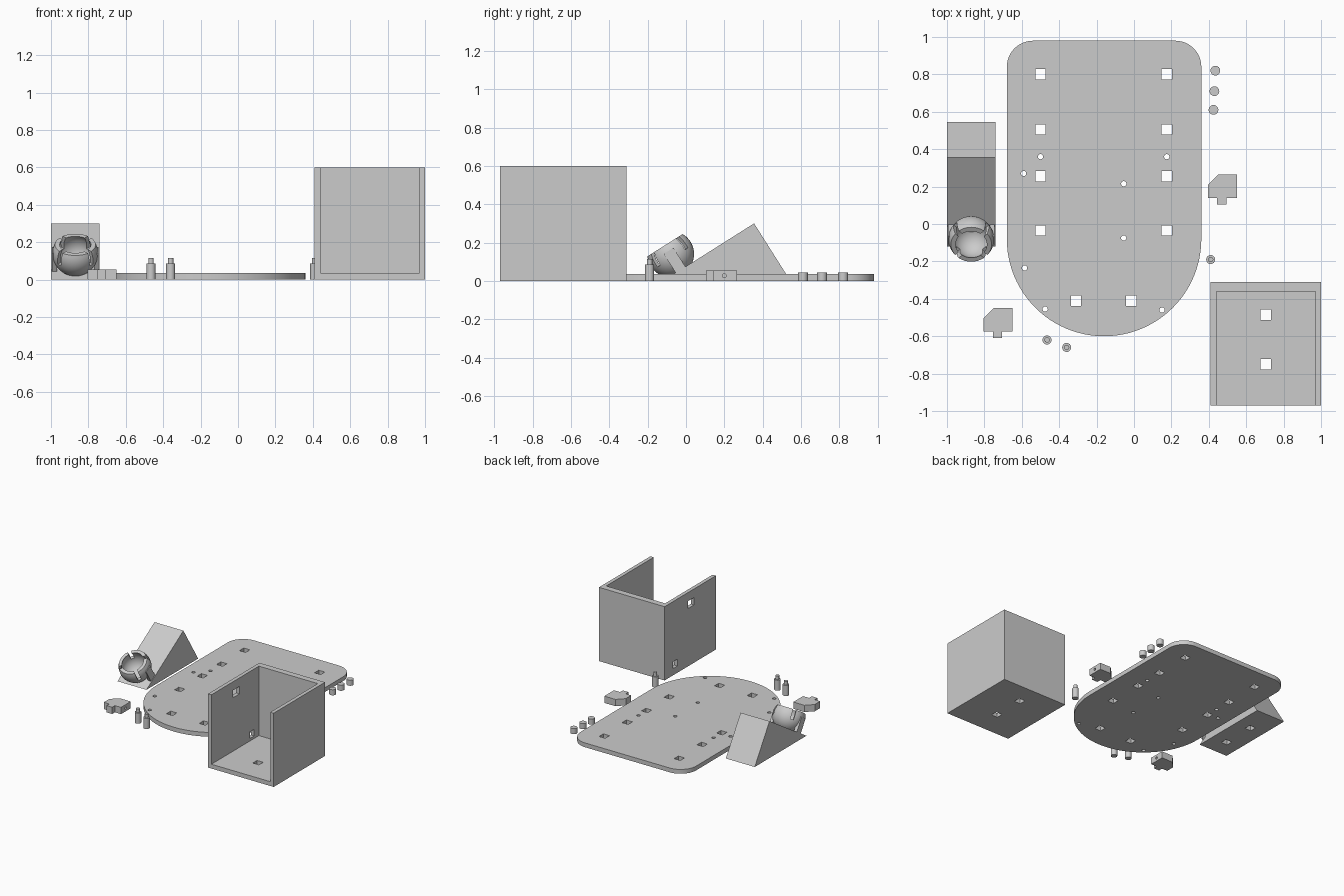
import bpy, bmesh, math
from mathutils import Matrix, Vector

if "Cube" in bpy.data.objects:
    bpy.data.objects.remove(bpy.data.objects["Cube"])

grey = bpy.data.materials.new("light_grey")
grey.diffuse_color = (0.6, 0.6, 0.6, 1)
grey.use_nodes = True
grey.node_tree.nodes["Principled BSDF"].inputs["Base Color"].default_value = grey.diffuse_color


def finish(name, bm, smooth=False):
    bmesh.ops.remove_doubles(bm, verts=bm.verts, dist=1e-5)
    bmesh.ops.recalc_face_normals(bm, faces=bm.faces)
    me = bpy.data.meshes.new(name)
    bm.to_mesh(me)
    bm.free()
    me.materials.append(grey)
    ob = bpy.data.objects.new(name, me)
    bpy.context.collection.objects.link(ob)
    if smooth:
        shade(ob)
    return ob


def shade(ob):
    bpy.ops.object.select_all(action='DESELECT')
    ob.select_set(True)
    bpy.context.view_layer.objects.active = ob
    bpy.ops.object.shade_smooth_by_angle(angle=math.radians(35))


def add_box(bm, lo, hi, mat=Matrix()):
    lo, hi = Vector(lo), Vector(hi)
    m = mat @ Matrix.Translation((lo + hi) / 2) @ Matrix.Diagonal((*(hi - lo), 1))
    bmesh.ops.create_cube(bm, size=1, matrix=m)


def add_cyl(bm, center, r, depth, rot=Matrix()):
    bmesh.ops.create_cone(bm, cap_ends=True, segments=24, radius1=r, radius2=r,
                          depth=depth, matrix=Matrix.Translation(center) @ rot)


def add_prism(bm, points, vec):
    """Extrude a closed outline of 3D points along vec."""
    f = bm.faces.new([bm.verts.new(p) for p in points])
    ext = bmesh.ops.extrude_face_region(bm, geom=[f])
    bmesh.ops.translate(bm, vec=vec, verts=[v for v in ext['geom'] if isinstance(v, bmesh.types.BMVert)])


def add_lathe(bm, profile, seg=40):
    rings = [[bm.verts.new((r * math.cos(2 * math.pi * i / seg), r * math.sin(2 * math.pi * i / seg), z))
              for i in range(seg)] if r > 1e-6 else [bm.verts.new((0, 0, z))] for r, z in profile]
    for a, b in zip(rings, rings[1:]):
        for i in range(seg):
            j = (i + 1) % seg
            q = [a[i % len(a)], a[j % len(a)], b[j % len(b)], b[i % len(b)]]
            bm.faces.new(list(dict.fromkeys(q)))


def cut(ob, bm):
    """Subtract the solids in bm from ob and discard the cutter."""
    cutter = finish("cutter", bm)
    mod = ob.modifiers.new("cut", 'BOOLEAN')
    mod.operation, mod.solver, mod.object = 'DIFFERENCE', 'EXACT', cutter
    dg = bpy.context.evaluated_depsgraph_get()
    ob.data = bpy.data.meshes.new_from_object(ob.evaluated_get(dg))
    ob.modifiers.clear()
    bpy.data.objects.remove(cutter)


def square_holes(bm, spots, z0, z1, h=0.0275):
    for x, y in spots:
        add_box(bm, (x - h, y - h, z0), (x + h, y + h, z1))


# Base plate: round front, filleted back corners, mounting holes
def arc(cx, cy, r, a0, a1, n):
    return [(cx + r * math.cos(math.radians(a0 + (a1 - a0) * i / n)),
             cy + r * math.sin(math.radians(a0 + (a1 - a0) * i / n)), 0) for i in range(n + 1)]


outline = (arc(-0.16, -0.08, 0.52, 180, 360, 48) + arc(0.22, 0.84, 0.14, 0, 90, 12)
           + arc(-0.54, 0.84, 0.14, 90, 180, 12))
bm = bmesh.new()
add_prism(bm, outline, (0, 0, 0.035))
plate = finish("base_plate", bm)
bm = bmesh.new()
square_holes(bm, [(x, y) for x in (-0.5, 0.175) for y in (0.8, 0.505, 0.255, -0.035)]
             + [(-0.31, -0.41), (-0.015, -0.41)], -0.1, 0.1)
for x, y in [(-0.5, 0.36), (0.175, 0.36), (-0.59, 0.27), (-0.055, 0.215), (-0.055, -0.075),
             (-0.585, -0.235), (-0.475, -0.455), (0.15, -0.46)]:
    add_cyl(bm, (x, y, 0), 0.014, 0.2)
cut(plate, bm)
shade(plate)

# Open bin: floor, two sides and a back wall, hollowed from one block
bm = bmesh.new()
add_box(bm, (0.41, -0.97, 0), (1.0, -0.31, 0.6))
bin_box = finish("open_bin", bm)
bm = bmesh.new()
add_box(bm, (0.44, -1.1, 0.035), (0.97, -0.36, 0.7))
cut(bin_box, bm)
bm = bmesh.new()
square_holes(bm, [(0.705, -0.485), (0.705, -0.75)], -0.1, 0.1)
add_box(bm, (0.35, -0.69, 0.47), (0.5, -0.61, 0.53))
add_box(bm, (0.35, -0.475, 0.055), (0.5, -0.42, 0.11))
cut(bin_box, bm)

# Wedge support with two pockets underneath
bm = bmesh.new()
add_prism(bm, [(-1, -0.12, 0), (-1, 0.545, 0), (-1, 0.355, 0.3)], (0.26, 0, 0))
wedge = finish("wedge_support", bm)
bm = bmesh.new()
square_holes(bm, [(-0.87, 0.035), (-0.87, 0.31)], -0.1, 0.04)
cut(wedge, bm)

# Ball socket: slotted spherical shell sitting square to the slope
place = Matrix.Translation((-0.87, -0.08, 0.14)) @ Matrix.Rotation(math.atan2(0.3, 0.475), 4, 'X')
R, r, top = 0.122, 0.1, 0.055


def sphere_arc(rad, n=16):
    end = math.asin(top / rad)
    return [(rad * math.cos(a), rad * math.sin(a))
            for a in (-math.pi / 2 + (end + math.pi / 2) * i / n for i in range(n + 1))]


bm = bmesh.new()
prof = sphere_arc(R) + sphere_arc(r)[::-1]
prof[0], prof[-1] = (0, -R), (0, -r)
add_lathe(bm, prof)
socket = finish("ball_socket", bm)
bm = bmesh.new()
for k in range(4):
    add_box(bm, (0.06, -0.013, -0.02), (0.2, 0.013, 0.2),
            Matrix.Rotation(math.radians(45 + 90 * k), 4, 'Z'))
cut(socket, bm)
socket.matrix_world = place
shade(socket)

# Side posts of the socket
for side, x in (("left", -0.112), ("right", 0.112)):
    bm = bmesh.new()
    add_box(bm, (x - 0.013, -0.03, -0.11), (x + 0.013, 0.03, 0.02))
    finish("socket_post_" + side, bm).matrix_world = place

# Chamfered brackets with a tab and a side hole
shape = [(-0.805, -0.575), (-0.755, -0.575), (-0.755, -0.61), (-0.705, -0.61), (-0.705, -0.575),
         (-0.65, -0.575), (-0.65, -0.45), (-0.75, -0.45), (-0.805, -0.505)]
for name, dx, dy in (("bracket_left", 0, 0), ("bracket_right", 1.2, 0.715)):
    bm = bmesh.new()
    add_prism(bm, [(x + dx, y + dy, 0) for x, y in shape], (0, 0, 0.055))
    bracket = finish(name, bm)
    bm = bmesh.new()
    add_cyl(bm, (-0.65 + dx, -0.515 + dy, 0.027), 0.01, 0.1, Matrix.Rotation(math.pi / 2, 4, 'Y'))
    cut(bracket, bm)
    shade(bracket)

# Stepped pegs and short spacers
for i, (x, y) in enumerate([(-0.465, -0.62), (-0.36, -0.66), (0.41, -0.19)]):
    bm = bmesh.new()
    add_lathe(bm, [(0, 0), (0.024, 0), (0.024, 0.085), (0.014, 0.085), (0.014, 0.115), (0, 0.115)], 24)
    finish(f"stepped_peg_{i + 1}", bm, True).location = (x, y, 0)
for i, (x, y) in enumerate([(0.435, 0.82), (0.43, 0.71), (0.425, 0.61)]):
    bm = bmesh.new()
    add_cyl(bm, (0, 0, 0.0225), 0.026, 0.045)
    finish(f"spacer_{i + 1}", bm, True).location = (x, y, 0)
